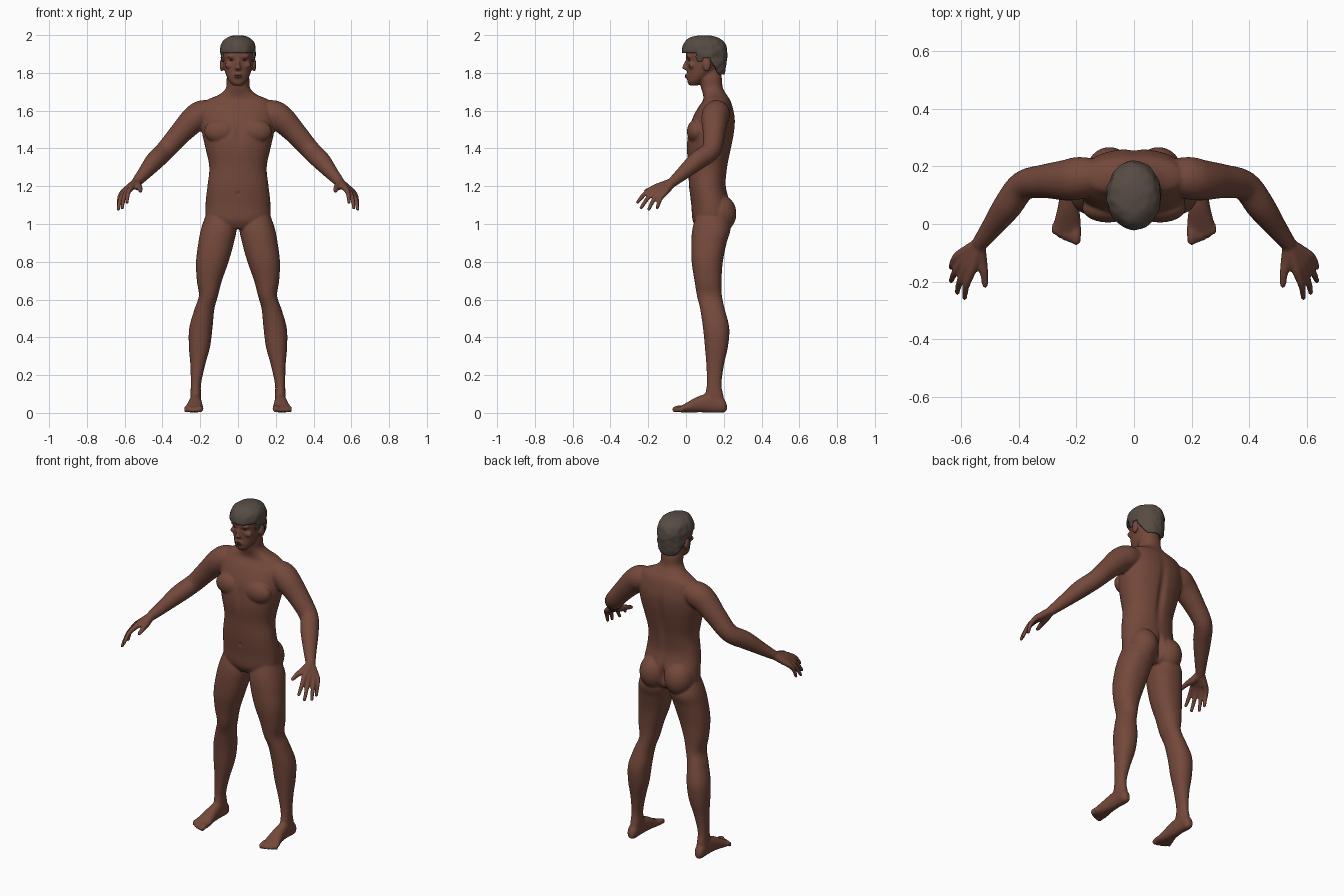
import bpy, bmesh, math
from mathutils import Vector, Matrix, noise

cube = bpy.data.objects.get("Cube")
if cube:
    bpy.data.objects.remove(cube, do_unlink=True)


def material(name, color):
    mat = bpy.data.materials.new(name)
    mat.use_nodes = True
    mat.diffuse_color = (*color, 1)
    shader = next(n for n in mat.node_tree.nodes if n.type == 'BSDF_PRINCIPLED')
    shader.inputs["Base Color"].default_value = (*color, 1)
    shader.inputs["Roughness"].default_value = 0.8
    return mat


skin = material("brown skin", (0.175, 0.066, 0.043))
hair_color = material("dark grey brown hair", (0.095, 0.072, 0.058))
lip_color = material("dark lips", (0.11, 0.04, 0.03))
eye_color = material("dark eyes", (0.045, 0.025, 0.02))


def finish(name, bm, mat):
    bmesh.ops.recalc_face_normals(bm, faces=bm.faces)
    mesh = bpy.data.meshes.new(name)
    bm.to_mesh(mesh)
    bm.free()
    mesh.materials.append(mat)
    obj = bpy.data.objects.new(name, mesh)
    bpy.context.collection.objects.link(obj)
    mesh.shade_smooth()
    return obj


def spline(rows, steps=6):
    """Smooth curve through rows of any length."""
    rows = [Vector(r) for r in rows]
    out = []
    for i in range(len(rows) - 1):
        a, b, c, d = (rows[max(0, min(len(rows) - 1, i + k))] for k in (-1, 0, 1, 2))
        for s in range(steps):
            t = s / steps
            m, n = (c - a) / 2, (d - b) / 2
            h = t * t * (3 - 2 * t)
            out.append(b * (1 - h) + c * h + m * (t * (1 - t) ** 2) - n * (t * t * (1 - t)))
    return out + [rows[-1]]


def loft(bm, rings):
    loops = [[bm.verts.new(p) for p in ring] for ring in rings]
    for lower, upper in zip(loops, loops[1:]):
        for i in range(len(lower)):
            bm.faces.new((lower[i - 1], lower[i], upper[i], upper[i - 1]))
    bm.faces.new(loops[0])
    bm.faces.new(loops[-1])


def oval(u0, u1, v0, v1, power=0.9, count=40):
    points = []
    for i in range(count):
        a = math.tau * i / count
        c, s = math.cos(a), math.sin(a)
        u = math.copysign(abs(c) ** power, c) * (u1 - u0) / 2
        v = math.copysign(abs(s) ** power, s) * (v1 - v0) / 2
        points.append(((u0 + u1) / 2 + u, (v0 + v1) / 2 + v))
    return points


def upright(bm, rows, side=1, power=0.9):
    """Loft of rows: height, inner x, outer x, front y, back y."""
    loft(bm, [[(side * u, v, r[0]) for u, v in oval(*r[1:], power=power)] for r in spline(rows)])


def centred(rows):
    return [(z, -half, half, front, back) for z, half, front, back in rows]


def tube(bm, rows, side=1):
    """Round limb through rows of x, y, z, radius, with a rounded tip."""
    path = spline(rows)
    tip = path[-1]
    way = (tip.xyz - path[-3].xyz).normalized() * tip.w
    path += [Vector((*(tip.xyz + way * k), tip.w * f)) for k, f in ((0.5, 0.85), (0.9, 0.4))]
    rings = []
    for i, p in enumerate(path):
        ahead = path[min(i + 1, len(path) - 1)].xyz - path[max(i - 1, 0)].xyz
        turn = ahead.to_track_quat('Z', 'Y')
        ring = [p.xyz + turn @ Vector((u, v, 0)) for u, v in oval(-p.w, p.w, -p.w, p.w, 1, 20)]
        rings.append([(side * q.x, q.y, q.z) for q in ring])
    loft(bm, rings)


def ball(bm, place, size):
    matrix = Matrix.Translation(place) @ Matrix.Diagonal((*size, 1))
    bmesh.ops.create_uvsphere(bm, u_segments=24, v_segments=16, radius=1, matrix=matrix)


# Torso and neck
body = bmesh.new()
upright(body, centred([
    (0.975, 0.09, 0.06, 0.2), (1.02, 0.165, 0.035, 0.23), (1.1, 0.172, 0.028, 0.235),
    (1.2, 0.162, 0.016, 0.212), (1.3, 0.152, 0.012, 0.22), (1.4, 0.172, 0.004, 0.24),
    (1.48, 0.19, 0.01, 0.255), (1.55, 0.195, 0.03, 0.26), (1.61, 0.19, 0.06, 0.25),
    (1.655, 0.165, 0.09, 0.235), (1.685, 0.1, 0.09, 0.215), (1.72, 0.064, 0.08, 0.195),
    (1.77, 0.06, 0.07, 0.19), (1.83, 0.05, 0.07, 0.18)]))

# Face and skull
upright(body, centred([
    (1.732, 0.022, 0.02, 0.06), (1.75, 0.042, 0.008, 0.09), (1.78, 0.06, 0.006, 0.13),
    (1.82, 0.073, 0.007, 0.17), (1.86, 0.08, 0.004, 0.195), (1.9, 0.085, 0.0, 0.205),
    (1.95, 0.078, 0.012, 0.198), (1.985, 0.04, 0.06, 0.15)]), power=1)
upright(body, centred([(1.815, 0.013, -0.004, 0.02), (1.825, 0.017, -0.021, 0.02),
                       (1.84, 0.01, -0.016, 0.02), (1.875, 0.008, 0.0, 0.02)]), power=1)
ball(body, (0, 0.008, 1.783), (0.025, 0.012, 0.014))

# Paths shared by both sides
leg = [(1.06, 0.03, 0.165, 0.06, 0.2), (0.98, 0.008, 0.194, 0.035, 0.235),
       (0.9, 0.022, 0.21, 0.028, 0.215), (0.8, 0.05, 0.222, 0.03, 0.195),
       (0.7, 0.085, 0.218, 0.045, 0.188), (0.62, 0.106, 0.207, 0.058, 0.19),
       (0.55, 0.125, 0.23, 0.075, 0.205), (0.45, 0.135, 0.258, 0.09, 0.229),
       (0.35, 0.148, 0.26, 0.1, 0.222), (0.25, 0.175, 0.252, 0.108, 0.2),
       (0.15, 0.196, 0.25, 0.11, 0.188), (0.08, 0.195, 0.252, 0.1, 0.2),
       (0.03, 0.2, 0.25, 0.11, 0.205)]
foot = [(0.216, 0.213, 0.24, 0.012, 0.045), (0.195, 0.198, 0.253, 0.001, 0.08),
        (0.13, 0.195, 0.255, 0.002, 0.105), (0.06, 0.19, 0.264, 0.003, 0.085),
        (0, 0.184, 0.279, 0.001, 0.052), (-0.035, 0.182, 0.283, 0.004, 0.032)]
arm = [(0.12, 0.165, 1.59, 0.06), (0.185, 0.16, 1.583, 0.073), (0.235, 0.152, 1.552, 0.071),
       (0.31, 0.148, 1.475, 0.059), (0.385, 0.132, 1.39, 0.052), (0.44, 0.06, 1.335, 0.05),
       (0.495, -0.015, 1.27, 0.037), (0.537, -0.07, 1.222, 0.027)]
wrist = Vector((0.537, -0.07, 1.222))
first_knuckle, last_knuckle = Vector((0.567, -0.172, 1.19)), Vector((0.612, -0.112, 1.165))
finger_tips = [(0.587, -0.256, 1.115), (0.613, -0.238, 1.085),
               (0.634, -0.197, 1.077), (0.633, -0.152, 1.085)]

for side in (1, -1):
    # Legs, feet and toes
    upright(body, leg, side)
    loft(body, [[(side * u, r[0], v) for u, v in oval(*r[1:])] for r in spline(foot)])
    for i in range(5):
        x = 0.2 + 0.019 * i
        r = 0.016 if i == 0 else 0.0115 - 0.0005 * i
        tip = -0.058 + 0.006 * i * i / 3
        tube(body, [(x, 0, 0.025, r), (x, tip / 2 - 0.01, 0.024, r), (x, tip, r + 0.002, r)], side)
    # Arms, fingers and thumbs
    tube(body, arm, side)
    for i, tip in enumerate(finger_tips):
        knuckle = first_knuckle.lerp(last_knuckle, i / 3)
        bend = knuckle.lerp(Vector(tip), 0.5) + Vector((0.006, -0.004, 0.008))
        tube(body, [(*wrist, 0.023), (*wrist.lerp(knuckle, 0.6), 0.02), (*knuckle, 0.016),
                    (*bend, 0.0125), (*tip, 0.0095)], side)
    tube(body, [(*wrist, 0.022), (0.53, -0.125, 1.2, 0.021), (0.52, -0.17, 1.19, 0.015),
                (0.516, -0.212, 1.175, 0.011)], side)
    # Chest, buttocks, ears, brows and cheeks
    ball(body, (side * 0.09, 0.055, 1.49), (0.09, 0.05, 0.065))
    ball(body, (side * 0.085, 0.18, 1.055), (0.082, 0.087, 0.1))
    ball(body, (side * 0.086, 0.11, 1.842), (0.011, 0.022, 0.036))
    ball(body, (side * 0.03, 0.016, 1.888), (0.03, 0.014, 0.009))
    ball(body, (side * 0.045, 0.03, 1.84), (0.025, 0.017, 0.018))

# Fuse the parts into one skin
body = finish("body", body, skin)
remesh = body.modifiers.new("fuse", 'REMESH')
remesh.mode = 'VOXEL'
remesh.voxel_size = 0.006
smooth = body.modifiers.new("soften", 'SMOOTH')
smooth.factor = 0.5
smooth.iterations = 5
graph = bpy.context.evaluated_depsgraph_get()
fused = bpy.data.meshes.new_from_object(body.evaluated_get(graph))
body.modifiers.clear()
body.data = fused
fused.materials.clear()
fused.materials.append(skin)

# Hollows: place, spread, push along y
hollows = [((0, 0.25, 1.38), (0.022, 0.06, 0.17), -0.014),
           ((0, 0.25, 1.06), (0.013, 0.08, 0.06), -0.03),
           ((0, 0.0, 1.47), (0.018, 0.04, 0.07), 0.007),
           ((0, 0.01, 1.16), (0.008, 0.03, 0.01), 0.008),
           ((0.032, 0.01, 1.867), (0.016, 0.03, 0.009), 0.006),
           ((-0.032, 0.01, 1.867), (0.016, 0.03, 0.009), 0.006)]
for vert in fused.vertices:
    for place, spread, push in hollows:
        far = sum(((c - p) / s) ** 2 for c, p, s in zip(vert.co, place, spread))
        if far < 8:
            vert.co.y += push * math.exp(-far)
fused.shade_smooth()
fused.update()
bpy.context.view_layer.update()


# Eyes and mouth laid on the face
def on_face(name, x, z, size, mat):
    hit, point, normal, index = body.ray_cast(Vector((x, -1, z)), Vector((0, 1, 0)))
    bm = bmesh.new()
    ball(bm, point if hit else (x, 0, z), size)
    finish(name, bm, mat)


on_face("left_eye", 0.032, 1.867, (0.012, 0.003, 0.004), eye_color)
on_face("right_eye", -0.032, 1.867, (0.012, 0.003, 0.004), eye_color)
on_face("upper_lip", 0, 1.788, (0.021, 0.004, 0.004), lip_color)
on_face("lower_lip", 0, 1.779, (0.018, 0.004, 0.005), lip_color)


# Hair cap trimmed along the hairline
def hairline(y):
    if y < 0.055:
        return 1.908
    if y < 0.085:
        return 1.86
    if y < 0.13:
        return 1.88
    return 1.87 - min(1, (y - 0.13) / 0.05) * 0.08


hair = bmesh.new()
cap = centred([(1.775, 0.06, 0.07, 0.197), (1.82, 0.083, 0.03, 0.211), (1.88, 0.091, -0.01, 0.217),
               (1.925, 0.094, -0.021, 0.217), (1.965, 0.081, -0.006, 0.2),
               (1.99, 0.052, 0.03, 0.16), (1.999, 0.018, 0.075, 0.12)])
loft(hair, [[(u, v, r[0]) for u, v in oval(*r[1:], power=1, count=80)] for r in spline(cap, 9)])
low = [f for f in hair.faces if f.calc_center_median().z < hairline(f.calc_center_median().y)]
bmesh.ops.delete(hair, geom=low, context='FACES')
for vert in hair.verts:
    wave = noise.noise(vert.co * 32)
    vert.co += Vector((vert.co.x, vert.co.y - 0.1, 0)).normalized() * wave * 0.005
hair = finish("hair", hair, hair_color)
shell = hair.modifiers.new("thickness", 'SOLIDIFY')
shell.thickness = 0.012
shell.offset = -1
